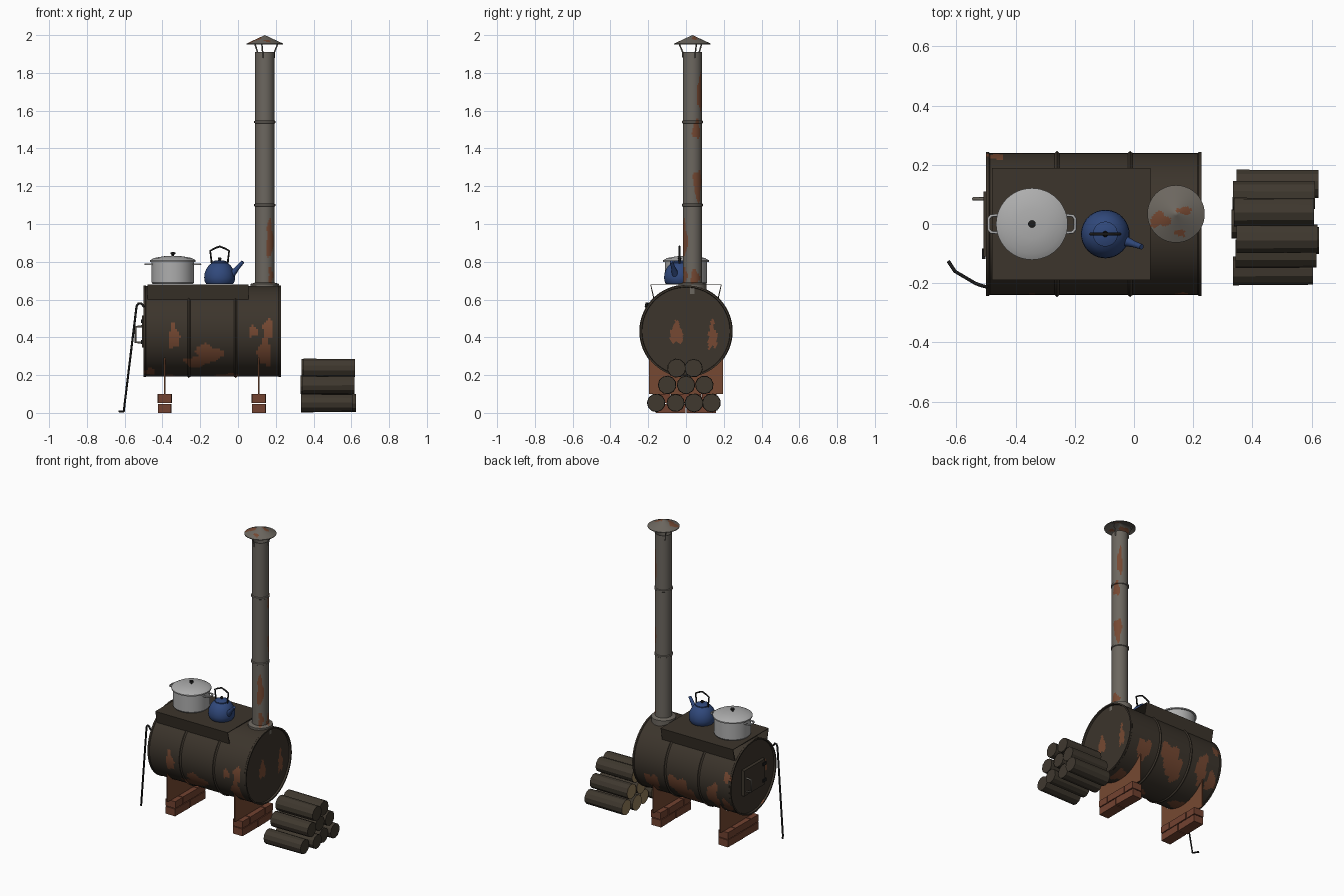
import bpy, bmesh, math, random
from mathutils import Vector, Matrix

random.seed(4)
cube = bpy.data.objects.get("Cube")
if cube:
    bpy.data.objects.remove(cube, do_unlink=True)


def material(name, r, g, b):
    m = bpy.data.materials.new(name)
    m.use_nodes = True
    m.diffuse_color = (r, g, b, 1)
    node = next(n for n in m.node_tree.nodes if n.type == 'BSDF_PRINCIPLED')
    node.inputs["Base Color"].default_value = (r, g, b, 1)
    return m


IRON = material("dark iron", .045, .035, .025)
RUST = material("rust", .18, .066, .032)
BRICK = material("brick red", .17, .055, .03)
STEEL = material("grey steel", .15, .135, .115)
ALUMINIUM = material("pale aluminium", .42, .42, .42)
ENAMEL = material("blue enamel", .03, .066, .2)
BLACK = material("black metal", .012, .012, .012)
BARK = material("bark", .05, .04, .028)
WOOD = material("cut wood", .3, .21, .105)


def finish(name, bm, mats, smooth=True):
    bmesh.ops.recalc_face_normals(bm, faces=bm.faces)
    me = bpy.data.meshes.new(name)
    bm.to_mesh(me)
    bm.free()
    ob = bpy.data.objects.new(name, me)
    bpy.context.collection.objects.link(ob)
    for m in mats:
        me.materials.append(m)
    if smooth:
        bpy.ops.object.select_all(action='DESELECT')
        ob.select_set(True)
        bpy.context.view_layer.objects.active = ob
        bpy.ops.object.shade_smooth_by_angle(angle=math.radians(35))
    return ob


def fine(profile, step):
    """Split a profile into short, even pieces."""
    out = [profile[0]]
    for (r0, z0), (r1, z1) in zip(profile, profile[1:]):
        n = max(1, math.ceil(math.hypot(r1 - r0, z1 - z0) / step))
        out += [(r0 + (r1 - r0) * i / n, z0 + (z1 - z0) * i / n) for i in range(1, n + 1)]
    return out


def lathe(profile, segs, place):
    """Revolve (radius, height) points and move the result by a matrix."""
    bm = bmesh.new()
    rings = []
    for r, z in profile:
        if r == 0:
            rings.append([bm.verts.new((0, 0, z))] * segs)
        else:
            rings.append([bm.verts.new((r * math.cos(t), r * math.sin(t), z))
                          for t in (math.tau * k / segs for k in range(segs))])
    for a, b in zip(rings, rings[1:]):
        for k in range(segs):
            n = (k + 1) % segs
            vs = list(dict.fromkeys((a[k], a[n], b[n], b[k])))
            if len(vs) > 2:
                bm.faces.new(vs)
    bmesh.ops.transform(bm, matrix=place, verts=bm.verts)
    bmesh.ops.recalc_face_normals(bm, faces=bm.faces)
    return bm


def rust_patches(bm, uv, spots):
    """Give faces inside wobbly ellipses (u, v, half u, half v) the second colour."""
    for f in bm.faces:
        u, v = uv(f)
        for u0, v0, ru, rv in spots:
            a = (u - u0) / ru
            b = ((v - v0 + math.pi) % math.tau - math.pi) / rv
            t = math.atan2(b, a)
            if math.hypot(a, b) < 1 + .2 * math.sin(3 * t + 30 * u0) + .1 * math.sin(5 * t):
                f.material_index = 1


def tube(name, points, radius, mat):
    cu = bpy.data.curves.new(name, 'CURVE')
    cu.dimensions = '3D'
    cu.bevel_depth = radius
    cu.bevel_resolution = 2
    cu.use_fill_caps = True
    sp = cu.splines.new('POLY')
    sp.points.add(len(points) - 1)
    for p, co in zip(sp.points, points):
        p.co = (*co, 1)
    cu.materials.append(mat)
    ob = bpy.data.objects.new(name, cu)
    bpy.context.collection.objects.link(ob)


def box(name, centre, size, mat, turn=0):
    bm = bmesh.new()
    m = Matrix.Translation(centre) @ Matrix.Rotation(turn, 4, 'Z') @ Matrix.Diagonal((*size, 1))
    bmesh.ops.create_cube(bm, size=1, matrix=m)
    return finish(name, bm, [mat], False)


def sheet(name, loops, mat, thickness):
    bm = bmesh.new()
    for loop in loops:
        bm.faces.new([bm.verts.new(p) for p in loop])
    bmesh.ops.remove_doubles(bm, verts=bm.verts, dist=.0001)
    ob = finish(name, bm, [mat], False)
    mod = ob.modifiers.new("thickness", 'SOLIDIFY')
    mod.thickness = thickness
    mod.offset = 0


# Drum body with rolled rims and two ribs
AXIS, R = .432, .24
LYING = Matrix.Rotation(math.pi / 2, 4, 'Y')
profile = [(0, -.488), (.232, -.488), (.234, -.5), (.243, -.5), (.243, -.49), (R, -.487)]
for x in (-.26, -.013):
    profile += [(R, x - .008), (.247, x), (R, x + .008)]
profile += [(R, .215), (.243, .218), (.243, .228), (.234, .228), (.232, .216), (0, .216)]
drum = lathe(fine(profile, .011), 128, Matrix.Translation((0, 0, AXIS)) @ LYING)


def drum_uv(f):
    c = f.calc_center_median()
    if abs(f.normal.x) > .9 and abs(c.x + .136) > .34:
        return c.y + math.copysign(10, c.x), c.z
    return c.x, math.atan2(c.z - AXIS, -c.y)


front = [(-.34, -.13, .03, .26), (-.16, -.55, .07, .25), (-.23, -.75, .05, .18),
         (-.47, -1.1, .03, .15), (.08, 0, .025, .12), (.16, .08, .025, .2),
         (.14, -.5, .035, .35)]
back = [(.1, -.5, .05, .3), (-.1, -.35, .07, .3), (-.17, -.7, .05, .3),
        (-.36, -.35, .04, .4), (-.45, -.6, .035, .25), (-.47, .3, .03, .12)]
under = [(-.35, -1.5, .05, .2), (-.05, -1.4, .06, .2), (.15, -1.7, .04, .25)]
ends = [(9.95, .42, .034, .055), (10.14, .405, .024, .07), (-10.14, .45, .02, .04)]
rust_patches(drum, drum_uv, front + under + ends
             + [(x, math.pi - a, rx, ra) for x, a, rx, ra in back])
finish("drum_body", drum, [IRON, RUST])

# Door with hinges and a pull on the right-hand end
box("door", (-.496, 0, .43), (.026, .22, .17), IRON)
for z in (.375, .485):
    box("door_hinge", (-.508, -.1, z), (.012, .035, .02), BLACK)
tube("door_handle", [(-.5, .085, .46), (-.543, .085, .455), (-.543, .085, .375), (-.5, .085, .37)],
     .006, STEEL)

# Folded cooking sheet over the drum
fold = [(-.167, .592), (-.187, .679), (.187, .679), (.167, .592)]
sheet("cooking_plate", [[(-.48, *a), (.056, *a), (.056, *b), (-.48, *b)]
                        for a, b in zip(fold, fold[1:])], IRON, .006)

# Saddle supports standing on brick courses
for x in (-.388, .11):
    arc = [(x, .195 * math.cos(t), AXIS - math.sqrt(.241 ** 2 - (.195 * math.cos(t)) ** 2))
           for t in (math.pi * k / 24 for k in range(25))]
    sheet("saddle_support", [[(x, -.195, .1), (x, .195, .1)] + arc], RUST, .006)
    for y, length in ((-.081, .156), (.081, .156)):
        box("lower_brick", (x, y, .024), (.07, length, .048), BRICK, random.uniform(-.03, .03))
    for y, length in ((-.122, .076), (0, .156), (.122, .076)):
        box("upper_brick", (x, y, .076), (.072, length, .046), BRICK, random.uniform(-.03, .03))

# Chimney with collar, joint bands and rain cap
PX, PY = .142, .034
HERE = Matrix.Translation((PX, PY, 0))
pr = .051
profile = [(.075, .63), (.075, .683), (pr, .69)]
for z in (1.1, 1.54):
    profile += [(pr, z - .008), (pr + .005, z - .005), (pr + .005, z + .005), (pr, z + .008)]
profile += [(pr, 1.91), (pr - .005, 1.91), (pr - .005, 1.85), (0, 1.85)]
pipe = lathe(fine(profile, .012), 64, HERE)


def pipe_uv(f):
    c = f.calc_center_median()
    return c.z, math.atan2(c.y - PY, c.x - PX)


rust_patches(pipe, pipe_uv, [(1.69, .85, .09, .35), (1.5, .45, .05, .45), (1.21, .6, .08, .5),
                             (.92, -1.0, .1, .4), (.73, -.9, .045, .3), (.72, .3, .035, .5)])
finish("chimney_pipe", pipe, [STEEL, RUST])
cap = lathe(fine([(0, 1.993), (.097, 1.951), (.097, 1.955), (0, 2)], .008), 64, HERE)
rust_patches(cap, lambda f: f.calc_center_median().xy,
             [(.088, .013, .035, .024), (.17, .045, .025, .012), (.157, -.03, .02, .01)])
finish("chimney_cap", cap, [STEEL, RUST])
for k in range(3):
    d = Vector((math.cos(k * math.tau / 3 + .3), math.sin(k * math.tau / 3 + .3), 0))
    base = Vector((PX, PY, 0))
    tube("cap_strut", [base + d * .051 + Vector((0, 0, 1.88)), base + d * .053 + Vector((0, 0, 1.91)),
                       base + d * .075 + Vector((0, 0, 1.962))], .004, STEEL)

# Cooking pot with lid, knob and side handles
POT = Matrix.Translation((-.345, 0, 0))
finish("cooking_pot", lathe([(0, .682), (.106, .682), (.112, .69), (.112, .802), (0, .802)], 48, POT),
       [ALUMINIUM])
finish("pot_lid", lathe([(0, .8), (.121, .8), (.121, .808), (.1, .82), (.05, .829), (0, .832)], 48, POT),
       [ALUMINIUM])
finish("lid_knob", lathe([(0, .828), (.006, .83), (.006, .837), (.013, .841), (.013, .849), (0, .853)],
                         20, POT), [BLACK])
for s in (-1, 1):
    tube("pot_handle", [(-.345 + s * a, y, .787) for a, y in
                        ((.108, -.03), (.138, -.028), (.146, -.018), (.146, .018), (.138, .028), (.108, .03))],
         .005, ALUMINIUM)

# Kettle with spout and bail handle
KX, KY = -.097, -.034
KETTLE = Matrix.Translation((KX, KY, 0))
finish("kettle_body", lathe([(0, .682), (.07, .682), (.079, .695), (.082, .715), (.08, .738), (.071, .762),
                             (.057, .782), (.042, .793), (.042, .799), (.025, .806), (0, .809)], 40, KETTLE),
       [ENAMEL])
finish("kettle_knob", lathe([(0, .806), (.005, .808), (.01, .815), (.008, .822), (0, .824)], 16, KETTLE),
       [BLACK])
tip, root = Vector((.026, -.077, .8)), Vector((-.04, -.054, .725))
aim = (tip - root).to_track_quat('Z', 'Y').to_matrix().to_4x4()
length = (tip - root).length
finish("kettle_spout", lathe([(0, 0), (.02, 0), (.011, length * .6), (.009, length), (0, length)], 20,
                             Matrix.Translation(root) @ aim), [ENAMEL])
tube("kettle_handle", [(KX + a, KY, z) for a, z in ((-.042, .79), (-.05, .858), (-.025, .872), (0, .881),
                                                    (.025, .872), (.05, .858), (.042, .79))], .005, BLACK)

# Poker leaning on the drum
tube("poker", [(-.628, -.125, .008), (-.605, -.16, .008), (-.537, -.2, .565), (-.527, -.204, .58),
               (-.512, -.209, .58), (-.497, -.213, .56)], .006, BLACK)

# Stacked firewood, rows from the ground up
rows = [(.053, (-.158, -.055, .042, .135)), (.148, (-.1, 0, .097)), (.237, (-.05, .04))]
for z, ys in rows:
    for y in ys:
        r, start = random.uniform(.047, .051), random.uniform(.328, .35)
        span = random.uniform(.27, .278)
        place = Matrix.Translation((start, y, z)) @ LYING @ Matrix.Rotation(random.random(), 4, 'Z')
        log = lathe([(0, 0), (r, 0), (r * .96, span), (0, span)], 11, place)
        for f in log.faces:
            f.material_index = int(f.normal.x < -.9)
        finish("firewood_log", log, [BARK, WOOD], False)
